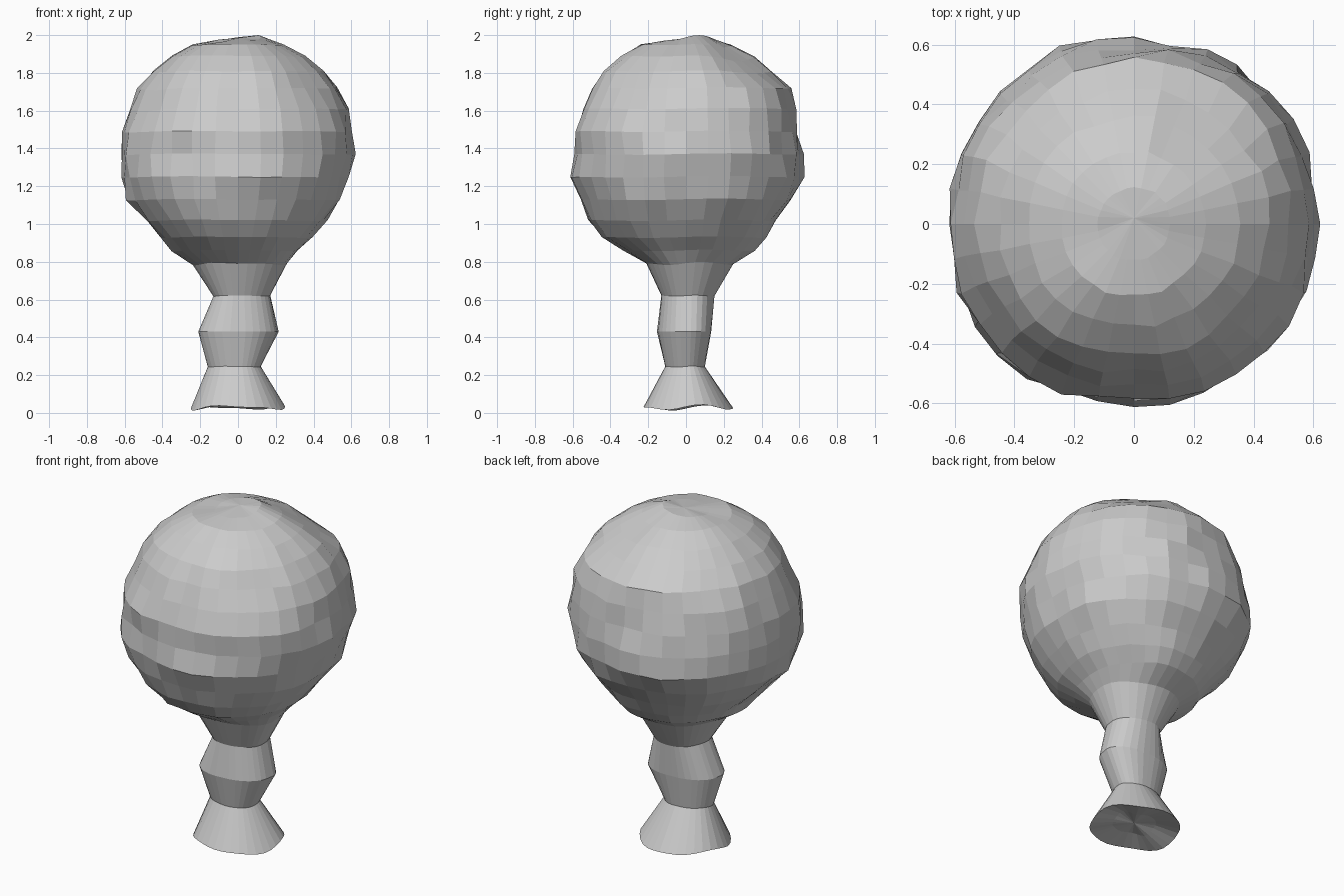
import bpy, bmesh, math, random
from mathutils import Vector, noise

if "Cube" in bpy.data.objects:
    bpy.data.objects.remove(bpy.data.objects["Cube"])

random.seed(4)
SEGMENTS = 32

grey = bpy.data.materials.new("matte_grey")
grey.diffuse_color = (0.6, 0.6, 0.6, 1)
grey.use_nodes = True
grey.node_tree.nodes["Principled BSDF"].inputs["Base Color"].default_value = grey.diffuse_color

# Bumps and dents in the crown: centre, push along the outward direction, width
CENTRE = Vector((0, 0, 1.37))
LUMPS = [
    (Vector((0.22, 0.27, 1.88)), -0.035, 0.15),
    (Vector((-0.25, 0.57, 1.35)), 0.03, 0.18),
    (Vector((0.12, -0.60, 1.25)), 0.02, 0.12),
    (Vector((-0.48, -0.32, 1.64)), -0.03, 0.13),
    (Vector((-0.10, -0.48, 1.70)), -0.01, 0.15),
    (Vector((0.42, -0.43, 1.45)), 0.015, 0.20),
    (Vector((0.45, 0.45, 1.55)), 0.012, 0.15),
    (Vector((0.08, 0.10, 1.98)), 0.015, 0.10),
]


def push_lumps(p):
    out = (p - CENTRE).normalized()
    return p + out * sum(h * math.exp(-((p - c).length / w) ** 2)
                         for c, h, w in LUMPS)


def ring_points(z, left, right, front, back, rough, wave, skew, tilt):
    """Uneven ring reaching a given distance in each of the four directions."""
    pts = []
    for i in range(SEGMENTS):
        a = 2 * math.pi * i / SEGMENTS
        c, s = math.cos(a), math.sin(a)
        k = 1 + skew * max(0, math.sin(2 * a))
        if rough:
            k += rough * 0.3 * noise.noise(Vector((c * 2.2, s * 2.2, z * 3.5)))
            k += random.uniform(-rough, rough) * 0.36
        x = c * (right if c > 0 else left) * k
        y = s * (back if s > 0 else front) * k
        dz = wave * (math.sin(3 * a + 0.5) + 0.6 * math.sin(5 * a))
        p = Vector((x, y, z + dz + tilt * (c + s)))
        pts.append(push_lumps(p) if rough else p)
    return pts


def loft(name, rings, bottom=None, top=None):
    """Skin a stack of rings, with optional pole points at the ends."""
    bm = bmesh.new()
    rows = [[bm.verts.new(p) for p in ring_points(*r)] for r in rings]
    for lo, hi in zip(rows, rows[1:]):
        for i in range(SEGMENTS):
            j = (i + 1) % SEGMENTS
            bm.faces.new((lo[i], lo[j], hi[j], hi[i]))
    for pole, row in ((bottom, rows[0]), (top, rows[-1])):
        if pole:
            v = bm.verts.new(pole)
            for i in range(SEGMENTS):
                bm.faces.new((v, row[i], row[(i + 1) % SEGMENTS]))
    bmesh.ops.recalc_face_normals(bm, faces=bm.faces)
    mesh = bpy.data.meshes.new(name)
    bm.to_mesh(mesh)
    bm.free()
    mesh.materials.append(grey)
    obj = bpy.data.objects.new(name, mesh)
    bpy.context.collection.objects.link(obj)
    return obj


# Trunk: hollowed underside, flared foot, ankle, bulge, waist, flare to crown
trunk = [
    (0.055, 0.12, 0.12, 0.11, 0.12, 0.0, 0.010, 0.0, 0.0),
    (0.028, 0.25, 0.25, 0.225, 0.25, 0.0, 0.010, 0.0, 0.0),
    (0.245, 0.16, 0.12, 0.11, 0.10, 0.0, 0.002, 0.04, 0.0),
    (0.43, 0.205, 0.21, 0.15, 0.13, 0.0, 0.0, 0.12, 0.0),
    (0.62, 0.13, 0.17, 0.13, 0.15, 0.0, 0.002, 0.06, 0.0),
    (0.79, 0.24, 0.26, 0.21, 0.25, 0.0, 0.006, 0.03, 0.0),
]
loft("trunk", trunk, bottom=(0, 0, 0.06))

# Crown: lumpy ball, listed as height and reach left, right, front, back
crown = [
    (0.79, 0.24, 0.26, 0.21, 0.25),
    (0.86, 0.35, 0.32, 0.33, 0.36),
    (0.93, 0.41, 0.39, 0.45, 0.42),
    (1.02, 0.49, 0.47, 0.52, 0.48),
    (1.13, 0.585, 0.55, 0.56, 0.56),
    (1.25, 0.615, 0.59, 0.595, 0.61),
    (1.37, 0.62, 0.615, 0.58, 0.605),
    (1.49, 0.61, 0.605, 0.595, 0.59),
    (1.61, 0.575, 0.575, 0.545, 0.58),
    (1.72, 0.525, 0.515, 0.50, 0.55),
    (1.81, 0.445, 0.445, 0.44, 0.445),
    (1.89, 0.355, 0.355, 0.34, 0.36),
    (1.95, 0.24, 0.24, 0.24, 0.24),
    (1.975, 0.12, 0.12, 0.12, 0.12),
]
rows = []
for n, r in enumerate(crown):
    if n == 0:
        rows.append((*r, 0.0, 0.006, 0.03, 0.0))
    else:
        rows.append((*r, 0.06, 0.003, 0.03, 0.008 if n == 13 else 0.0))
loft("crown", rows, top=(0.0, 0.02, 1.985))
